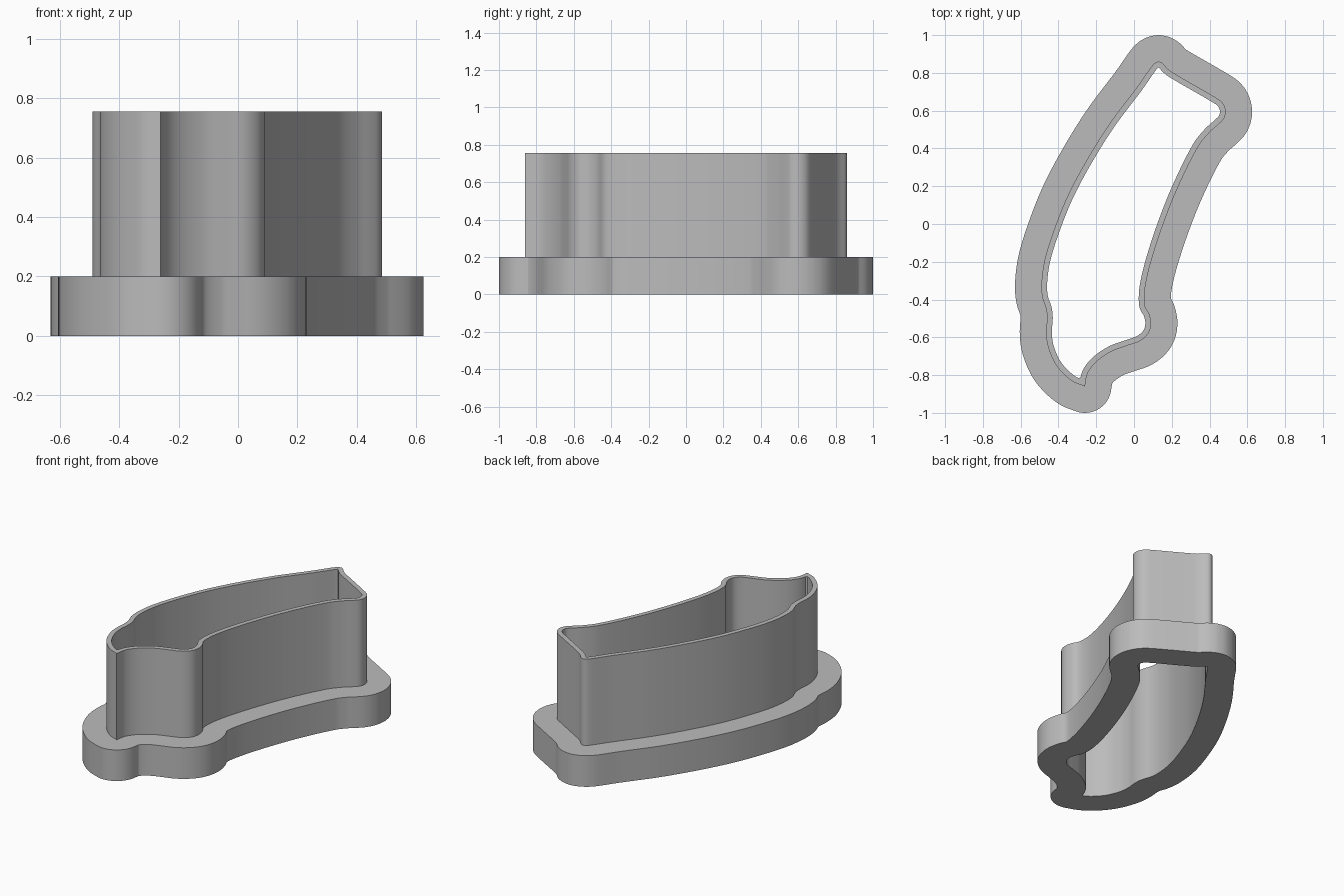
import bpy
import bmesh
import math
from mathutils import Vector
from mathutils.geometry import intersect_point_line

cube = bpy.data.objects.get("Cube")
if cube:
    bpy.data.objects.remove(cube, do_unlink=True)

FLANGE_TOP, WALL_TOP = 0.2, 0.755
FLANGE_WIDTH, WALL_THICKNESS = 0.14, 0.03

# Outer wall outline, counter-clockwise from the sharp front corner
OUTLINE = [
    (-.26, -.86), (-.245, -.79), (-.2, -.73), (-.12, -.675), (-.04, -.645),
    (.03, -.62), (.075, -.58), (.09, -.53), (.08, -.475), (.06, -.44),
    (.055, -.4), (.06, -.33), (.09, -.2), (.155, 0), (.235, .2),
    (.34, .41), (.4, .485), (.45, .53), (.477, .56), (.485, .6),
    (.47, .64), (.44, .665), (.2, .805), (.17, .83), (.15, .852),
    (.13, .86), (.11, .852), (.09, .83), (.02, .73), (-.13, .53),
    (-.255, .33), (-.355, .14), (-.43, -.05), (-.475, -.2), (-.49, -.32),
    (-.485, -.39), (-.465, -.45), (-.46, -.5), (-.465, -.57), (-.455, -.65),
    (-.41, -.75), (-.33, -.83), (-.26, -.86),
]


def smooth_path(points, step=0.014):
    """Sample a spline through the points; the shared end stays a corner."""
    pts = [Vector(p) for p in points]
    pts = [pts[0]] + pts + [pts[-1]]
    path = []
    for a, b, c, d in zip(pts, pts[1:], pts[2:], pts[3:]):
        length = (c - b).length
        # Tangents weighted by spacing keep uneven points from overshooting
        m1 = (c - a).normalized() * length
        m2 = (d - b).normalized() * length
        count = max(2, round(length / step))
        for i in range(count):
            t = i / count
            h = t * t * (3 - 2 * t)
            path.append(b * (1 - h) + c * h
                        + m1 * t * (1 - t) ** 2 - m2 * t * t * (1 - t))
    return path


def distance_to(path, p):
    best = math.inf
    for i, a in enumerate(path):
        b = path[i - 1]
        q, t = intersect_point_line(p, a, b)
        q = a.lerp(b, min(1, max(0, t)))
        best = min(best, (p - q.to_2d()).length)
    return best


def offset(path, dist):
    """Offset a closed path with round joins and trim the overlaps."""
    result = []
    for i, p in enumerate(path):
        e1 = p - path[i - 1]
        e2 = path[(i + 1) % len(path)] - p
        a1 = math.atan2(-e1.x, e1.y)
        turn = math.atan2(e1.cross(e2), e1.dot(e2))
        if turn * dist > 0:
            steps = max(1, math.ceil(abs(turn) / 0.12))
            angles = [a1 + turn * (k + 0.5) / steps for k in range(steps)]
        else:
            angles = [a1 + turn / 2]
        for a in angles:
            q = p + Vector((math.cos(a), math.sin(a))) * dist
            if distance_to(path, q) > abs(dist) - 0.0015:
                if not result or (q - result[-1]).length > 0.002:
                    result.append(q)
    return result


bm = bmesh.new()


def ring(path, z):
    verts = [bm.verts.new((p.x, p.y, z)) for p in path]
    return [bm.edges.new((verts[i - 1], v)) for i, v in enumerate(verts)]


def side(edges, z):
    """Raise a ring to height z as a vertical wall; return the new ring."""
    made = bmesh.ops.extrude_edge_only(bm, edges=edges)["geom"]
    verts = [g for g in made if isinstance(g, bmesh.types.BMVert)]
    for v in verts:
        v.co.z = z
    top = set(verts)
    return [g for g in made if isinstance(g, bmesh.types.BMEdge)
            and g.verts[0] in top and g.verts[1] in top]


def cap(outer, inner):
    bmesh.ops.triangle_fill(bm, edges=outer + inner, use_beauty=True)


wall = smooth_path(OUTLINE)
flange_path = offset(wall, FLANGE_WIDTH)
hole_path = offset(wall, -WALL_THICKNESS)

# Sides of the flange, the wall and the through hole
flange_bottom = ring(flange_path, 0)
flange_rim = side(flange_bottom, FLANGE_TOP)
wall_base = ring(wall, FLANGE_TOP)
wall_rim = side(wall_base, WALL_TOP)
hole_bottom = ring(hole_path, 0)
hole_rim = side(hole_bottom, WALL_TOP)

# Flat underside, flange top and wall rim
cap(flange_bottom, hole_bottom)
cap(flange_rim, wall_base)
cap(wall_rim, hole_rim)
bmesh.ops.recalc_face_normals(bm, faces=bm.faces)

mesh = bpy.data.meshes.new("outline_cutter")
bm.to_mesh(mesh)
bm.free()
cutter = bpy.data.objects.new("outline_cutter", mesh)
bpy.context.collection.objects.link(cutter)

# Plain grey plastic
grey = bpy.data.materials.new("grey_plastic")
grey.use_nodes = True
color = (0.5, 0.5, 0.5, 1)
grey.diffuse_color = color
grey.node_tree.nodes["Principled BSDF"].inputs["Base Color"].default_value = color
mesh.materials.append(grey)

bpy.ops.object.select_all(action="DESELECT")
cutter.select_set(True)
bpy.context.view_layer.objects.active = cutter
bpy.ops.object.shade_smooth_by_angle(angle=math.radians(30))
